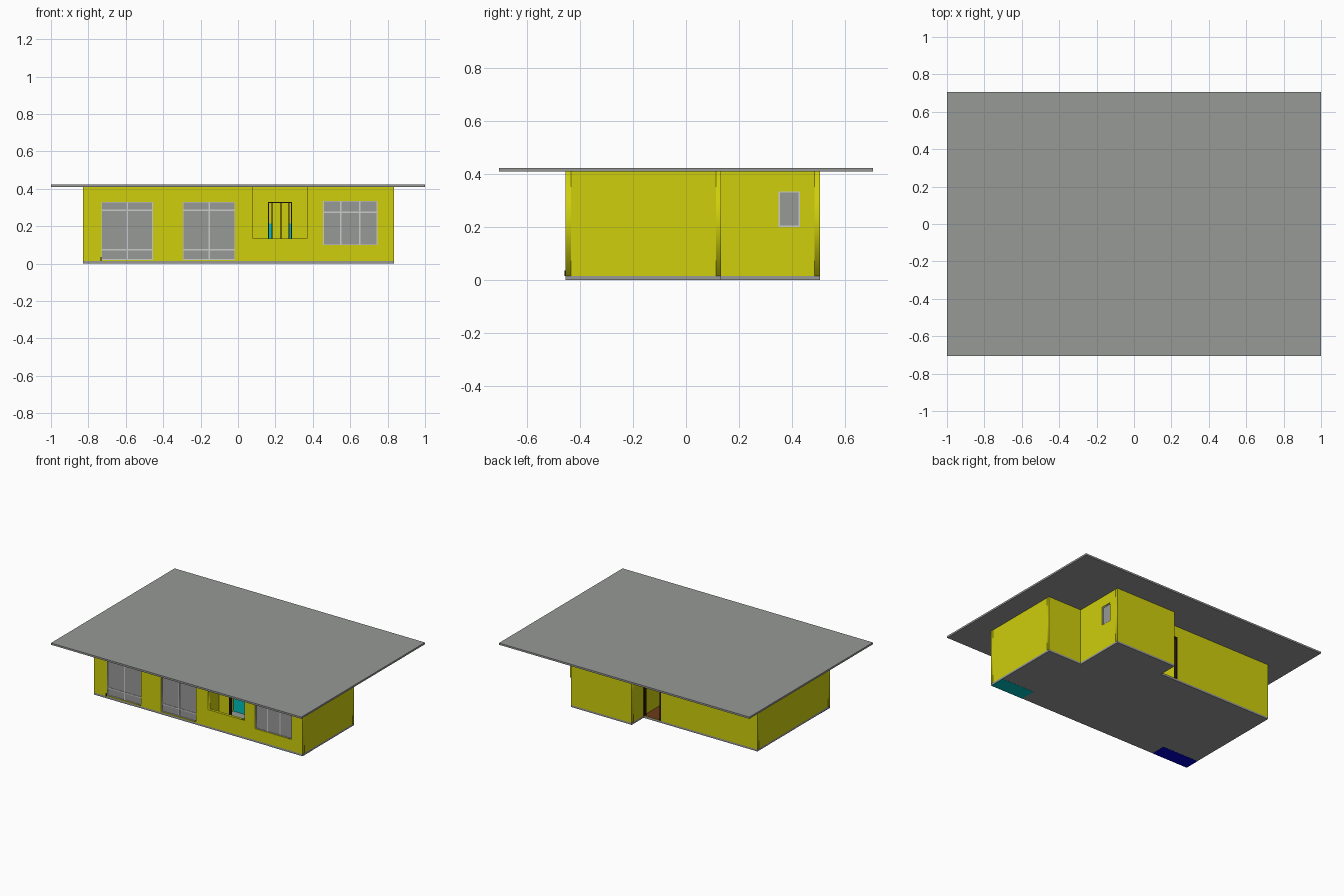
import bpy
import math
from mathutils import Matrix

cube = bpy.data.objects.get("Cube")
if cube:
    bpy.data.objects.remove(cube, do_unlink=True)


def material(name, r, g, b):
    m = bpy.data.materials.new(name)
    m.use_nodes = True
    m.diffuse_color = (r, g, b, 1)
    m.node_tree.nodes["Principled BSDF"].inputs["Base Color"].default_value = (r, g, b, 1)
    return m


YELLOW = material("yellow_wall", 0.62, 0.62, 0.004)
GREY = material("concrete_grey", 0.31, 0.32, 0.31)
LIGHT = material("light_frame", 0.6, 0.6, 0.6)
TEAL = material("teal_tile", 0.0, 0.52, 0.52)
BLUE = material("blue_tile", 0.0, 0.0, 0.6)
BROWN = material("brown_wood", 0.15, 0.045, 0.01)
DARK = material("dark_frame", 0.02, 0.01, 0.006)

BASE, TOP, T = 0.015, 0.41, 0.02      # wall foot, wall head, wall thickness
FRONT, BACK, STEP = -0.455, 0.505, 0.37
LEFT, RIGHT, SIDE, NOTCH = -0.83, 0.835, 0.565, 0.133
HALL_A, HALL_B = -0.06, 0.08


def add(name, mesh, mat):
    mesh.materials.clear()
    mesh.materials.append(mat)
    ob = bpy.data.objects.new(name, mesh)
    bpy.context.collection.objects.link(ob)
    return ob


def slab(name, outline, z0, z1, mat):
    """Vertical prism over a flat outline."""
    n = len(outline)
    verts = [(x, y, z) for z in (z0, z1) for x, y in outline]
    faces = [tuple(reversed(range(n))), tuple(range(n, 2 * n))]
    faces += [(i, (i + 1) % n, (i + 1) % n + n, i + n) for i in range(n)]
    mesh = bpy.data.meshes.new(name)
    mesh.from_pydata(verts, [], faces)
    return add(name, mesh, mat)


def box(name, x0, x1, y0, y1, z0, z1, mat):
    return slab(name, [(x0, y0), (x1, y0), (x1, y1), (x0, y1)], z0, z1, mat)


def wall(name, axis, a0, a1, at, holes=(), z0=BASE, z1=TOP, mat=YELLOW, thick=T):
    """Upright panel along x or y, centred on `at`, with rectangular holes."""
    curve = bpy.data.curves.new(name, "CURVE")
    curve.dimensions = "2D"
    curve.fill_mode = "BOTH"
    curve.extrude = thick / 2
    for u0, u1, v0, v1 in [(a0, a1, z0, z1), *holes]:
        sp = curve.splines.new("POLY")
        sp.points.add(3)
        for p, (u, v) in zip(sp.points, [(u0, v0), (u1, v0), (u1, v1), (u0, v1)]):
            p.co = (u, v, 0, 1)
        sp.use_cyclic_u = True
    temp = bpy.data.objects.new(name + "_outline", curve)
    mesh = bpy.data.meshes.new_from_object(temp)
    bpy.data.objects.remove(temp)
    mat4 = Matrix.Rotation(math.pi / 2, 4, "X")
    if axis == "y":
        mat4 = Matrix.Translation((at, 0, 0)) @ Matrix.Rotation(math.pi / 2, 4, "Z") @ mat4
    else:
        mat4 = Matrix.Translation((0, at, 0)) @ mat4
    mesh.transform(mat4)
    return add(name, mesh, mat)


def window(name, axis, hole, at, ups=(), rails=(), bar=0.008):
    """Pane with a frame whose lights are the gaps between bars."""
    u0, u1, v0, v1 = hole
    wall(name + "_glass", axis, u0, u1, at, z0=v0, z1=v1, mat=GREY, thick=0.004)
    us, vs = [u0, *ups, u1], [v0, *rails, v1]
    h = bar / 2
    lights = [(a + h, b - h, c + h, d - h)
              for a, b in zip(us, us[1:]) for c, d in zip(vs, vs[1:])]
    wall(name + "_frame", axis, u0, u1, at, lights, v0, v1, LIGHT, 0.01)


def door_frame(name, x0, x1, y, z1=0.33, w=0.01):
    """Dark door lining standing in an opening."""
    for side, x in (("left", x0), ("right", x1 - w)):
        box(f"{name}_{side}_post", x, x + w, y - 0.012, y + 0.012, BASE, z1, DARK)
    box(name + "_head", x0 + w, x1 - w, y - 0.012, y + 0.012, z1 - w, z1, DARK)


# Roof and floor plate
box("roof", -1, 1, -0.705, 0.705, TOP, 0.423, GREY)
slab("floor_plate", [(LEFT, FRONT), (RIGHT, FRONT), (RIGHT, NOTCH), (SIDE, NOTCH),
                     (SIDE, BACK), (HALL_B, BACK), (HALL_B, STEP), (LEFT, STEP)],
     0.001, BASE, GREY)

# Front wall with glazed doors, porch opening and window
door_a = (-0.73, -0.455, 0.02, 0.33)
door_b = (-0.295, -0.015, 0.02, 0.33)
porch = (0.08, 0.37, 0.135, 0.408)
front_win = (0.455, 0.745, 0.098, 0.335)
wall("front_wall", "x", LEFT, RIGHT, FRONT + T / 2, [door_a, door_b, porch, front_win])
for name, d in (("left_glass_door", door_a), ("middle_glass_door", door_b)):
    window(name, "x", d, FRONT + T / 2, [(d[0] + d[1]) / 2], [0.075, 0.285])
window("front_window", "x", front_win, FRONT + T / 2, [0.55, 0.65], [0.275])
box("door_stop", -0.736, -0.73, -0.459, FRONT, BASE, 0.036, DARK)

# Outer side and back walls
wall("left_side_wall", "y", FRONT + T, STEP - T, LEFT + T / 2)
wall("right_side_wall", "y", FRONT + T, NOTCH - T, RIGHT - T / 2)
wall("notch_wall", "x", SIDE - T, RIGHT, NOTCH - T / 2)
side_win = (0.35, 0.43, 0.2, 0.335)
wall("back_room_side_wall", "y", NOTCH, BACK - T, SIDE - T / 2, [side_win])
window("side_window", "y", side_win, SIDE - T / 2, bar=0.01)
wall("back_room_wall", "x", HALL_B, SIDE, BACK - T / 2)
wall("back_wall", "x", LEFT, HALL_B, STEP - T / 2, [(HALL_A, HALL_B - 0.002, 0.017, 0.33)])
door_frame("back_door", HALL_A, HALL_B, STEP - T / 2)

# Entrance hall
wall("hall_left_wall", "y", 0.0, STEP - T, HALL_A - T / 2)
wall("hall_right_wall", "y", -0.16, BACK - T, HALL_B + T / 2)
wall("hall_end_wall", "x", HALL_A, HALL_B, 0.0)
box("hall_floor", HALL_A, HALL_B, 0.01, STEP - 0.001, BASE, BASE + 0.003, BROWN)

# Porch recess and its doorway
for side, x in (("left", 0.08 - T / 2), ("right", 0.37 + T / 2)):
    wall(f"porch_{side}_wall", "y", FRONT + T, -0.16, x)
wall("porch_back_wall", "x", 0.08, 0.37, -0.32, [(0.16, 0.29, 0.017, 0.33)])
door_frame("porch_door", 0.16, 0.29, -0.32, w=0.006)

# Tiled inner room with a second doorway
inner = (0.182, 0.272, 0.017, 0.33)
wall("inner_wall", "x", 0.08, 0.37, -0.15, [inner])
door_frame("inner_door", 0.178, 0.276, -0.15, w=0.006)
for side, a, b in (("left", 0.08, 0.178), ("right", 0.276, 0.37)):
    box(f"tile_dado_{side}", a, b, -0.168, -0.16, BASE, 0.215, TEAL)
box("inner_post", 0.227, 0.232, NOTCH, NOTCH + 0.01, BASE, 0.33, DARK)

# Coloured floor tiles set under the front corners
box("teal_floor_tile", 0.57, RIGHT, FRONT, -0.34, 0, 0.004, TEAL)
box("blue_floor_tile", LEFT, -0.54, FRONT, -0.345, 0, 0.004, BLUE)
